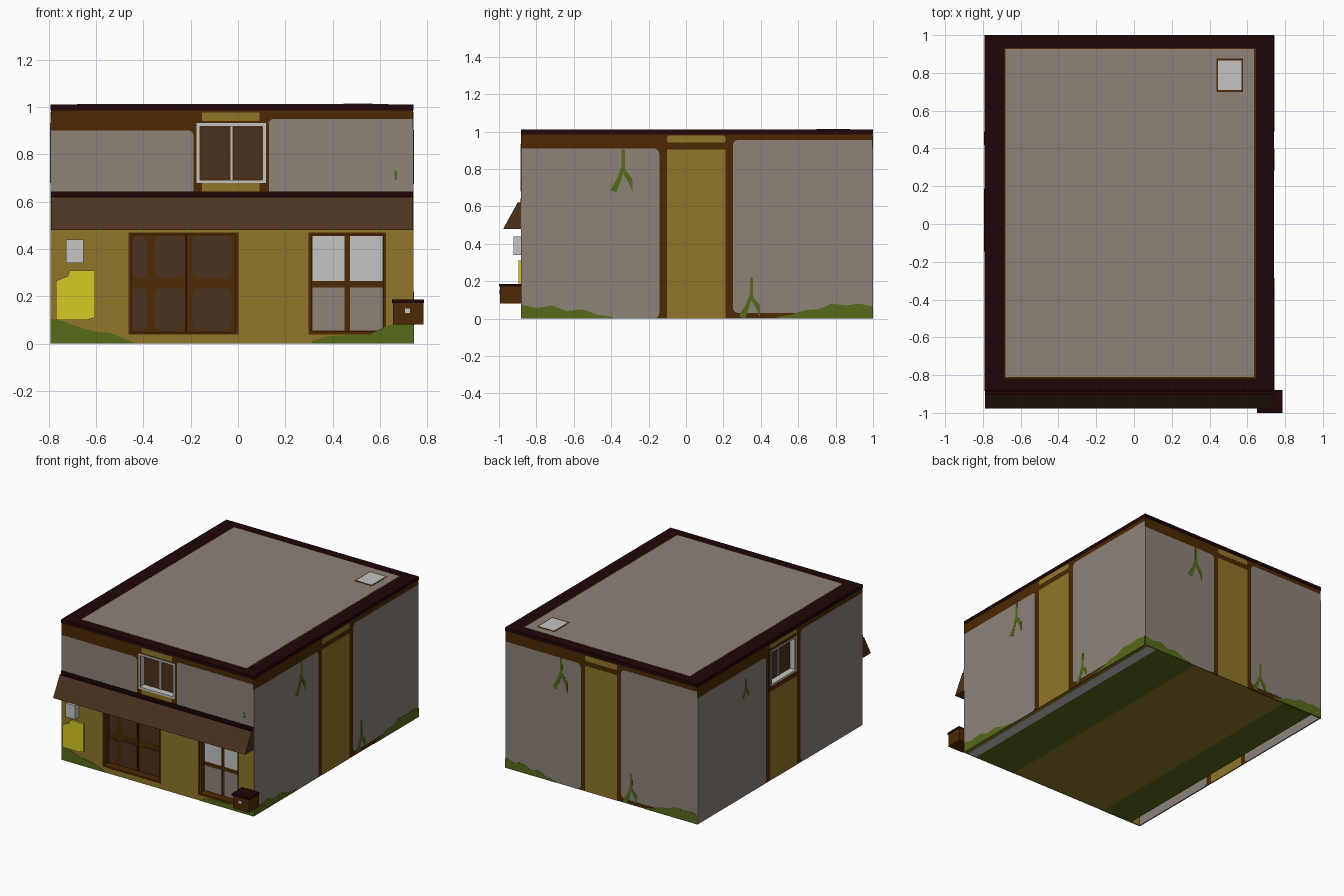
import bpy, bmesh, math
from mathutils import Vector

if "Cube" in bpy.data.objects:
    bpy.data.objects.remove(bpy.data.objects["Cube"])


def material(name, r, g, b):
    m = bpy.data.materials.new(name)
    lin = [((c / 255 + 0.055) / 1.055) ** 2.4 if c > 10 else c / 255 / 12.92 for c in (r, g, b)]
    m.diffuse_color = (*lin, 1)
    m.use_nodes = True
    m.node_tree.nodes["Principled BSDF"].inputs["Base Color"].default_value = m.diffuse_color
    return m


GREY = material("grey_plaster", 141, 130, 121)
DARK = material("dark_rim", 31, 6, 7)
TIMBER = material("timber_brown", 77, 41, 3)
PANEL = material("panel_brown", 75, 50, 31)
OCHRE = material("ochre_plaster", 144, 117, 41)
LIGHT = material("light_grey", 197, 197, 197)
GREEN = material("moss_green", 86, 106, 25)
YELLOW = material("yellow_sign", 214, 200, 36)

X0, X1, Y0, Y1 = -0.79, 0.74, -0.88, 0.997
# wall name: origin, direction along the wall, outward normal
WALLS = {
    "front": (Vector((0, Y0, 0)), Vector((1, 0, 0)), Vector((0, -1, 0))),
    "right": (Vector((X1, Y0, 0)), Vector((0, 1, 0)), Vector((1, 0, 0))),
    "back": (Vector((X1, Y1, 0)), Vector((-1, 0, 0)), Vector((0, 1, 0))),
    "left": (Vector((X0, Y1, 0)), Vector((0, -1, 0)), Vector((-1, 0, 0))),
}


def prism(name, pts, offset, mat):
    bm = bmesh.new()
    face = bm.faces.new([bm.verts.new(p) for p in pts])
    ext = bmesh.ops.extrude_face_region(bm, geom=[face])
    bmesh.ops.translate(bm, vec=offset, verts=[v for v in ext["geom"] if isinstance(v, bmesh.types.BMVert)])
    bmesh.ops.recalc_face_normals(bm, faces=bm.faces)
    me = bpy.data.meshes.new(name)
    bm.to_mesh(me)
    bm.free()
    if mat:
        me.materials.append(mat)
    ob = bpy.data.objects.new(name, me)
    bpy.context.collection.objects.link(ob)
    return ob


def plate(name, wall, pts, d0, d1, mat, cutters=()):
    """Outline (u, z) on a wall, reaching from depth d0 to d1 along its normal."""
    o, du, n = WALLS[wall]
    ob = prism(name, [o + du * u + Vector((0, 0, z)) + n * d0 for u, z in pts], n * (d1 - d0), mat)
    for c in cutters:
        mod = ob.modifiers.new("opening", "BOOLEAN")
        mod.operation, mod.object, mod.solver = "DIFFERENCE", c, "EXACT"
    return ob


def rect(u0, u1, z0, z1):
    return [(u0, z0), (u1, z0), (u1, z1), (u0, z1)]


def rounded(u0, u1, z0, z1, radii):
    """Rectangle with its own radius at bottom left, bottom right, top right, top left."""
    pts = []
    corners = [(u0, z0, 1, 1), (u1, z0, -1, 1), (u1, z1, -1, -1), (u0, z1, 1, -1)]
    for i, (r, (u, z, su, sz)) in enumerate(zip(radii, corners)):
        if r == 0:
            pts.append((u, z))
            continue
        for k in range(4):
            a = math.radians(180 + 90 * i + 30 * k)
            pts.append((u + su * r + r * math.cos(a), z + sz * r + r * math.sin(a)))
    return pts


def box(name, x0, x1, y0, y1, z0, z1, mat):
    return prism(name, [(x0, y0, z0), (x1, y0, z0), (x1, y1, z0), (x0, y1, z0)], Vector((0, 0, z1 - z0)), mat)


def grass(name, wall, u0, u1, heights):
    n = len(heights) - 1
    top = [(u0 + (u1 - u0) * i / n, h) for i, h in enumerate(heights)]
    plate(name, wall, [(u0, 0)] + top + [(u1, 0)], 0, 0.003, GREEN)


def vine(name, wall, u, z, s=1, size=1.0):
    shape = [(-0.008, 0), (0.008, 0), (0.011, -0.11), (0.05, -0.16), (0.05, -0.23), (0.03, -0.18),
             (0.0, -0.13), (-0.035, -0.23), (-0.07, -0.22), (-0.03, -0.15), (-0.008, -0.09)]
    plate(name, wall, [(u + a * size, z + s * b * size) for a, b in shape], 0, 0.003, GREEN)


# Openings for doors and windows
def cutter(name, wall, *r):
    c = plate(name, wall, rect(*r), -0.2, 0.1, None)
    c.hide_render = True
    c.display_type = "WIRE"
    return c


door_cut = cutter("cutter_door", "front", -0.45, -0.01, 0.05, 0.46)
glass_cut = cutter("cutter_glass_door", "front", 0.312, 0.613, 0.052, 0.458)
win_cut = cutter("cutter_window", "front", -0.16, 0.103, 0.692, 0.918)

# Side and back walls: thin timber base, plaster panels, ochre centre strip
for wall, w, shift in (("right", 1.877, 0), ("back", 1.53, 0), ("left", 1.877, 0.022)):
    a, b, c, d = [(f + shift) * w for f in (0.393, 0.415, 0.581, 0.602)]
    s, e = 0.001, w - 0.001
    cuts = [cutter("cutter_side_window", wall, b + 0.02, c - 0.02, 0.69, 0.92)] if wall == "left" else []
    plate(wall + "_wall", wall, rect(s, e, 0, 0.985), -0.005, 0, TIMBER, cuts)
    plate(wall + "_panel_a", wall, rounded(s, a, 0, 0.91, (0, 0.03, 0.03, 0)), -0.007, 0.0015, GREY)
    plate(wall + "_panel_b", wall, rounded(d, e, 0 if wall == "left" else 0.03, 0.955, (0.03, 0, 0, 0.03)), -0.007, 0.0015, GREY)
    plate(wall + "_strip", wall, rect(b, c, 0, 0.905), -0.007, 0.0015, OCHRE, cuts)
    plate(wall + "_cap", wall, rounded(b, c, 0.94, 0.978, (0.012,) * 4), 0, 0.0015, OCHRE)
    if wall == "left":
        plate("side_window_surround", wall, rect(b - 0.01, c + 0.01, 0.64, 0.95), 0, 0.003, TIMBER, cuts)
        plate("side_window_frame", wall, rect(b + 0.008, c - 0.008, 0.678, 0.932), -0.04, 0.005, LIGHT, cuts)
        plate("side_window_shutters", wall, rect(b, c, 0.67, 0.94), -0.045, -0.04, PANEL)
        plate("side_window_bar", wall, rect((b + c) / 2 - 0.006, (b + c) / 2 + 0.006, 0.68, 0.93), -0.04, -0.034, LIGHT)
        vine("left_vine", wall, 0.55, 0.84, 1, 0.6)
    else:
        grass(wall + "_grass_a", wall, 0, 0.26 * w, [0.075, 0.055, 0.07, 0.04, 0.05, 0.02, 0.01])
        grass(wall + "_grass_b", wall, 0.73 * w, w, [0.01, 0.02, 0.045, 0.05, 0.08, 0.07, 0.08, 0.065])
        vine(wall + "_vine_high", wall, 0.29 * w, 0.905)
        vine(wall + "_vine_low", wall, 0.655 * w, 0.22, 1, 0.95)

# Front wall, a hair in front of the side wall ends
plate("front_lower_wall", "front", rect(X0, X1, 0, 0.62), -0.005, 0.001, OCHRE, [door_cut, glass_cut])
plate("front_upper_wall", "front", rect(X0, X1, 0.62, 0.985), -0.005, 0.001, TIMBER, [win_cut])
plate("front_panel_left", "front", rounded(X0, -0.188, 0.63, 0.90, (0, 0, 0.02, 0)), 0, 0.0025, GREY)
plate("front_panel_right", "front", rounded(0.13, X1, 0.63, 0.95, (0, 0, 0, 0.02)), 0, 0.0025, GREY)
for i, (z0, z1) in enumerate(((0.63, 0.68), (0.94, 0.977))):
    plate(f"front_window_plaster_{i}", "front", rect(-0.152, 0.09, z0, z1), 0, 0.0025, OCHRE)
plate("front_moss_spot", "front", [(0.66, 0.735), (0.663, 0.69), (0.672, 0.695), (0.674, 0.725)], 0, 0.004, GREEN)
grass("front_grass_left", "front", X0, -0.44, [0.105, 0.095, 0.075, 0.06, 0.05, 0.045, 0.025, 0.005])
grass("front_grass_right", "front", 0.31, X1, [0.01, 0.03, 0.035, 0.036, 0.037, 0.07, 0.09, 0.10])

# Upper window
plate("window_frame", "front", rect(-0.175, 0.118, 0.678, 0.932), -0.045, 0.005, LIGHT, [win_cut])
plate("window_back", "front", rect(-0.175, 0.118, 0.678, 0.932), -0.05, -0.045, TIMBER)
plate("window_bar", "front", rect(-0.034, -0.022, 0.68, 0.93), -0.045, -0.037, LIGHT)
for i, (a, b) in enumerate(((-0.155, -0.038), (-0.018, 0.098))):
    plate(f"window_shutter_{i}", "front", rect(a, b, 0.697, 0.913), -0.045, -0.041, PANEL)

# Sliding door
plate("door_frame", "front", rect(-0.462, 0.003, 0.038, 0.47), -0.055, 0.003, TIMBER, [door_cut])
plate("door_leaf", "front", rect(-0.462, 0.003, 0.038, 0.47), -0.06, -0.055, TIMBER)
plate("door_leaf_gap", "front", rect(-0.222, -0.216, 0.05, 0.46), -0.055, -0.052, DARK)
for i, (a, b) in enumerate(((-0.445, -0.385), (-0.352, -0.225), (-0.192, -0.028))):
    for j, (z0, z1) in enumerate(((0.055, 0.235), (0.28, 0.455))):
        plate(f"door_panel_{i}_{j}", "front", rounded(a, b, z0, z1, (0.025,) * 4), -0.055, -0.051, PANEL)

# Glazed door
plate("glass_door_frame", "front", rect(0.298, 0.625, 0.038, 0.47), -0.055, 0.003, TIMBER, [glass_cut])
plate("glass_door_leaf", "front", rect(0.298, 0.625, 0.038, 0.47), -0.06, -0.055, TIMBER)
for i, (a, b) in enumerate(((0.315, 0.45), (0.474, 0.61))):
    plate(f"glass_door_lower_pane_{i}", "front", rect(a, b, 0.055, 0.237), -0.055, -0.051, GREY)
    plate(f"glass_door_upper_pane_{i}", "front", rect(a, b, 0.265, 0.455), -0.055, -0.051, LIGHT)

# Awning over the shop front, with a dark strip along the wall above it
prism("awning", [(X0, Y0, 0.48), (X0, -0.977, 0.48), (X0, -0.902, 0.617), (X0, Y0, 0.617)], Vector((X1 - X0, 0, 0)), PANEL)
plate("awning_strip", "front", rect(X0, X1, 0.615, 0.643), 0, 0.006, DARK)
box("awning_top", X0, X1, -0.902, Y0, 0.616, 0.621, DARK)

# Meter box, sign and mailbox
box("meter_box", -0.728, -0.652, -0.922, Y0, 0.34, 0.44, LIGHT)
sign = [(-0.77, 0.10), (-0.64, 0.10), (-0.605, 0.11), (-0.605, 0.31), (-0.71, 0.31), (-0.72, 0.285), (-0.77, 0.265)]
plate("sign", "front", sign, 0, 0.016, YELLOW)
box("mailbox", 0.655, 0.783, -0.995, Y0, 0.08, 0.172, TIMBER)
box("mailbox_lid", 0.65, 0.787, -1.0, Y0, 0.172, 0.186, DARK)
box("mailbox_latch", 0.705, 0.728, -0.999, -0.99, 0.13, 0.149, LIGHT)

# Flat roof: dark rim, plaster field, skylight
box("roof_rim", X0 - 0.002, X1 + 0.002, Y0 - 0.003, 1.0, 0.985, 1.01, DARK)
for name, (x0, x1, y0, y1), z, mat in (
        ("roof_border", (-0.686, 0.645, -0.817, 0.932), 1.011, TIMBER),
        ("roof_field", (-0.68, 0.636, -0.81, 0.927), 1.012, GREY),
        ("skylight_frame", (0.437, 0.578, 0.698, 0.876), 1.013, TIMBER),
        ("skylight_pane", (0.446, 0.569, 0.71, 0.866), 1.014, LIGHT)):
    box(name, x0, x1, y0, y1, 1.008, z, mat)

# Floor seen from below, leaving a gap along the left wall
for name, x0, x1, mat in (("floor_left", -0.71, -0.47, GREEN), ("floor_middle", -0.47, 0.31, OCHRE),
                          ("floor_right", 0.31, 0.64, GREEN), ("floor_sill", 0.64, 0.71, LIGHT),
                          ("floor_edge", 0.71, 0.735, OCHRE)):
    box(name, x0, x1, -0.874, 0.99, 0, 0.005, mat)
